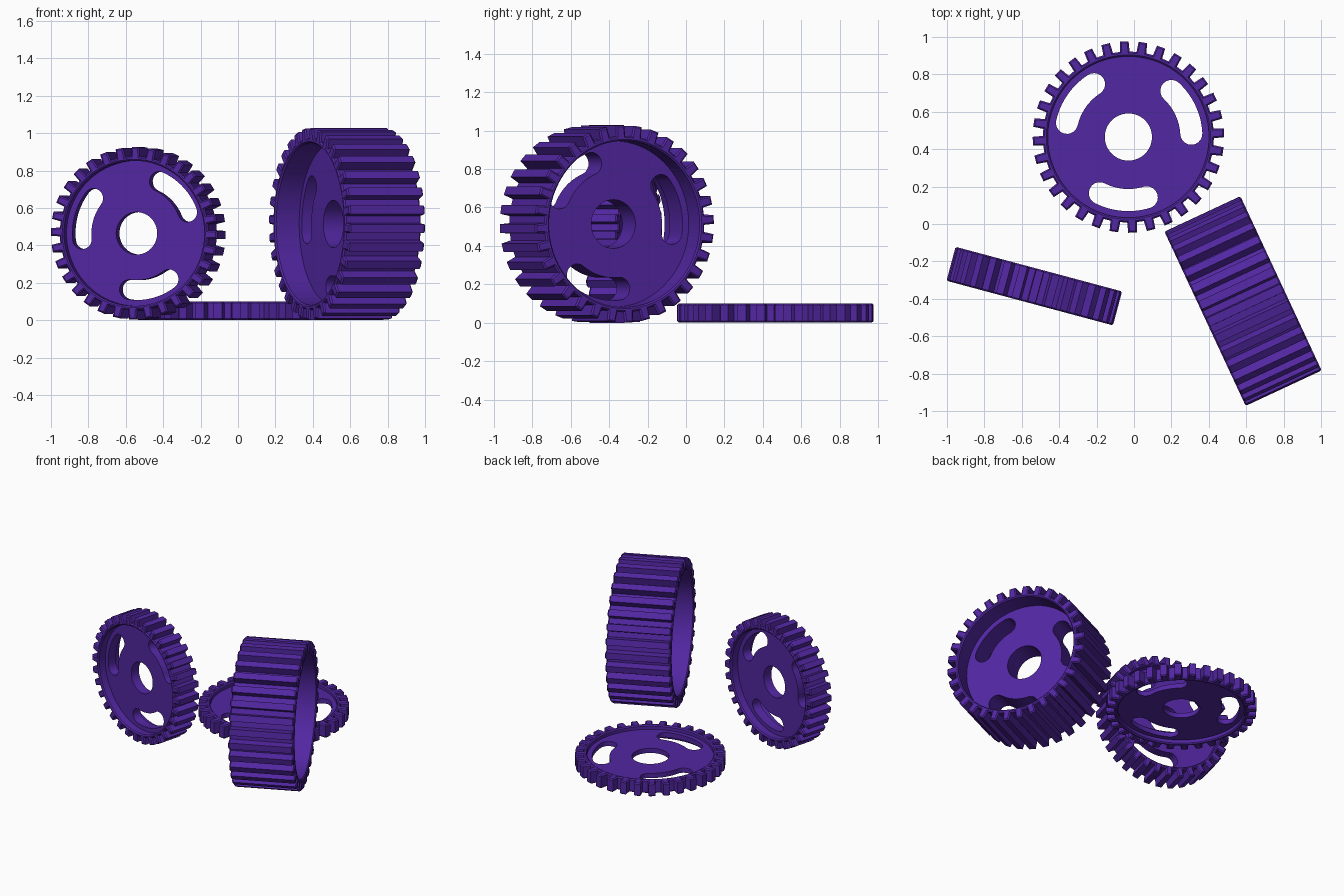
import bpy
from math import radians, cos, sin, tau, pi

if "Cube" in bpy.data.objects:
    bpy.data.objects.remove(bpy.data.objects["Cube"])

TEETH = 32
mat = bpy.data.materials.new("purple_plastic")
mat.diffuse_color = (0.085, 0.02, 0.36, 1)
mat.use_nodes = True
mat.node_tree.nodes["Principled BSDF"].inputs["Base Color"].default_value = mat.diffuse_color


def polar(r, a):
    return (r * cos(a), r * sin(a))


def circle(r, n=96):
    return [polar(r, tau * i / n) for i in range(n)]


def tooth_outline(tip, root, phase):
    pts = []
    for i in range(TEETH):
        a = phase + tau * i / TEETH
        for r, d in ((root, -3.3), (tip, -2.6), (tip, 2.6), (root, 3.3)):
            pts.append(polar(r, a + radians(d)))
    return pts


def slot(mid, half_w, half_angle, a):
    """Curved slot with round ends, centred on angle a."""
    pts = []
    n = 14
    for i in range(n + 1):                      # outer arc
        pts.append(polar(mid + half_w, a - half_angle + 2 * half_angle * i / n))
    for end, start in ((1, 0), (-1, pi)):
        e = a + end * half_angle
        cx, cy = polar(mid, e)
        for i in range(1, 10):                  # round cap
            x, y = polar(half_w, e + start + pi * i / 10)
            pts.append((cx + x, cy + y))
        if end == 1:
            for i in range(n + 1):              # inner arc
                pts.append(polar(mid - half_w, a + half_angle - 2 * half_angle * i / n))
    return pts


def plate(name, outlines, half, bevel, loc, rot):
    """Filled flat outline with holes, given a thickness."""
    cu = bpy.data.curves.new(name, 'CURVE')
    cu.dimensions = '2D'
    cu.fill_mode = 'BOTH'
    cu.extrude = half - bevel
    cu.bevel_depth = bevel
    cu.bevel_resolution = 0
    cu.offset = -bevel
    for pts in outlines:
        sp = cu.splines.new('POLY')
        sp.points.add(len(pts) - 1)
        for p, (x, y) in zip(sp.points, pts):
            p.co = (x, y, 0, 1)
        sp.use_cyclic_u = True
    ob = bpy.data.objects.new(name, cu)
    bpy.context.collection.objects.link(ob)
    ob.location, ob.rotation_euler = loc, rot
    bpy.ops.object.select_all(action='DESELECT')
    ob.select_set(True)
    bpy.context.view_layer.objects.active = ob
    bpy.ops.object.convert(target='MESH')
    ob = bpy.context.object
    ob.data.materials.clear()
    ob.data.materials.append(mat)
    bpy.ops.object.shade_smooth_by_angle(angle=radians(25))


def gear(name, radius, half, loc, rot, phase):
    s = radius / 0.512
    ph = radians(phase)
    # toothed rim
    plate(name + "_rim", [tooth_outline(0.512 * s, 0.457 * s, ph), circle(0.431 * s)],
          half, 0.008, loc, rot)
    # recessed web with centre hole and three slots
    holes = [slot(0.337 * s, 0.059 * s, radians(22), ph + tau * k / 3) for k in range(3)]
    plate(name + "_web", [circle(0.443 * s), circle(0.126 * s, 64)] + holes,
          half * 0.36, 0.0, loc, rot)


gear("flat_gear", 0.512, 0.049, (-0.03, 0.465, 0.051), (0, 0, 0), 25)
gear("narrow_gear", 0.461, 0.094, (-0.533, -0.332, 0.464),
     (pi / 2, 0, radians(-15)), 44)
gear("wide_gear", 0.514, 0.224, (0.583, -0.412, 0.514),
     (pi / 2, 0, radians(115)), 14)
